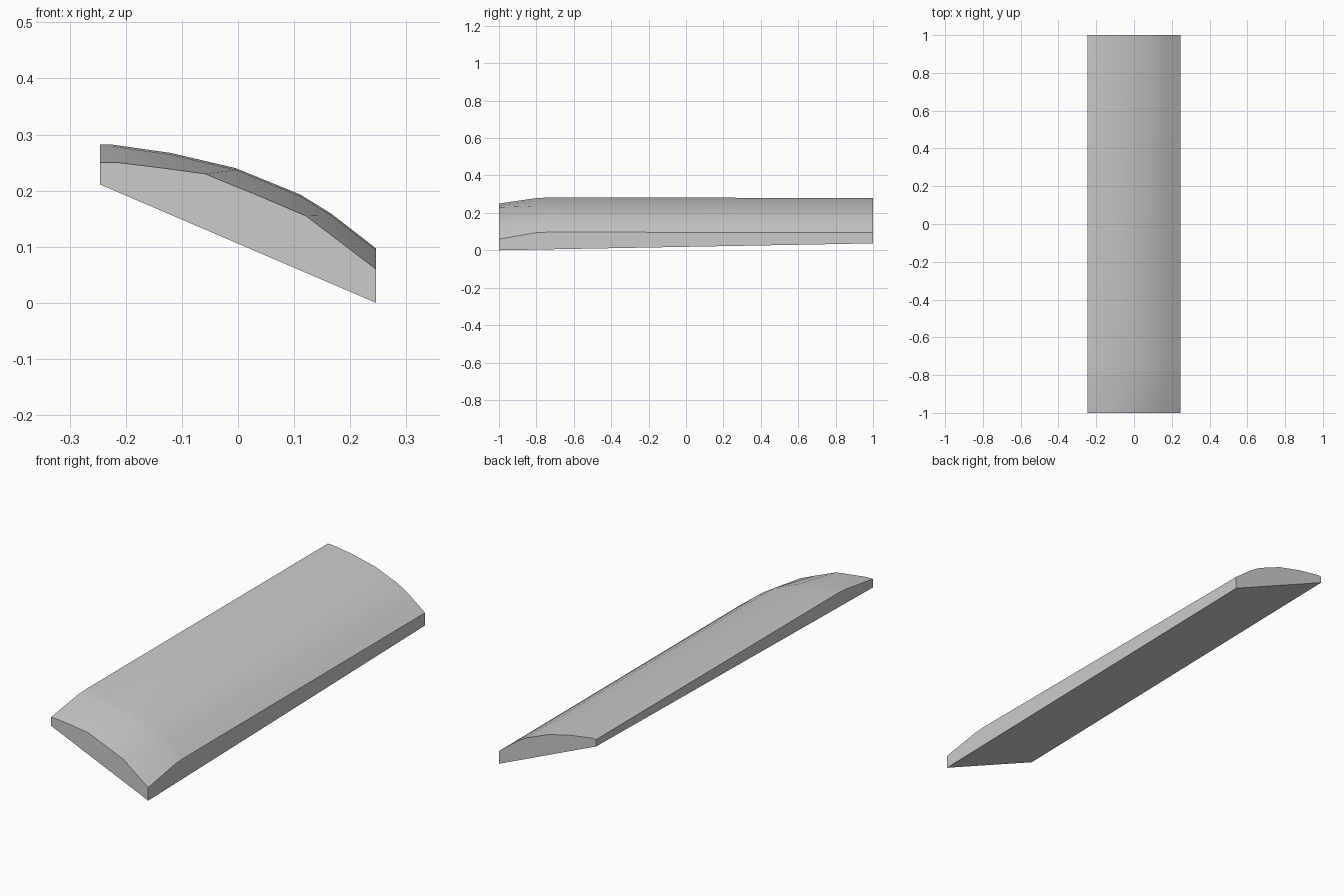
import bpy, bmesh

if "Cube" in bpy.data.objects:
    bpy.data.objects.remove(bpy.data.objects["Cube"])

# Top profiles (x, z), left to right
front = [(-.247, .25), (-.215, .25), (-.13, .2395), (-.06, .23), (.04, .189), (.12, .155), (.245, .06)]
body = [(-.247, .282), (-.225, .282), (-.12, .267), (-.005, .24), (.11, .193), (.165, .159), (.245, .097)]


def lowered(profile, d):
    return [(x, z - d) for x, z in profile]


# Stations along y: curved nose, then the long straight run
stations = [(-1, front), (-.8, lowered(body, .003)), (-.74, body), (1, lowered(body, .002))]

bm = bmesh.new()
rings = []
for y, top in stations:
    rise = .0185 * (y + 1)  # flat underside climbs gently to the back
    ring = top + [(.245, .0 + rise), (-.247, .211 + rise)]
    rings.append([bm.verts.new((x + .001, y, z)) for x, z in ring])

# Skin between stations
n = len(rings[0])
for a, b in zip(rings, rings[1:]):
    for i in range(n):
        j = (i + 1) % n
        f = bm.faces.new((a[i], a[j], b[j], b[i]))

# End caps
bm.faces.new(rings[0])
bm.faces.new(rings[-1])
bmesh.ops.recalc_face_normals(bm, faces=bm.faces)

mesh = bpy.data.meshes.new("curved_slab")
bm.to_mesh(mesh)
bm.free()
slab = bpy.data.objects.new("curved_slab", mesh)
bpy.context.collection.objects.link(slab)
bpy.context.view_layer.objects.active = slab
slab.select_set(True)
bpy.ops.object.shade_smooth_by_angle(angle=.524)
